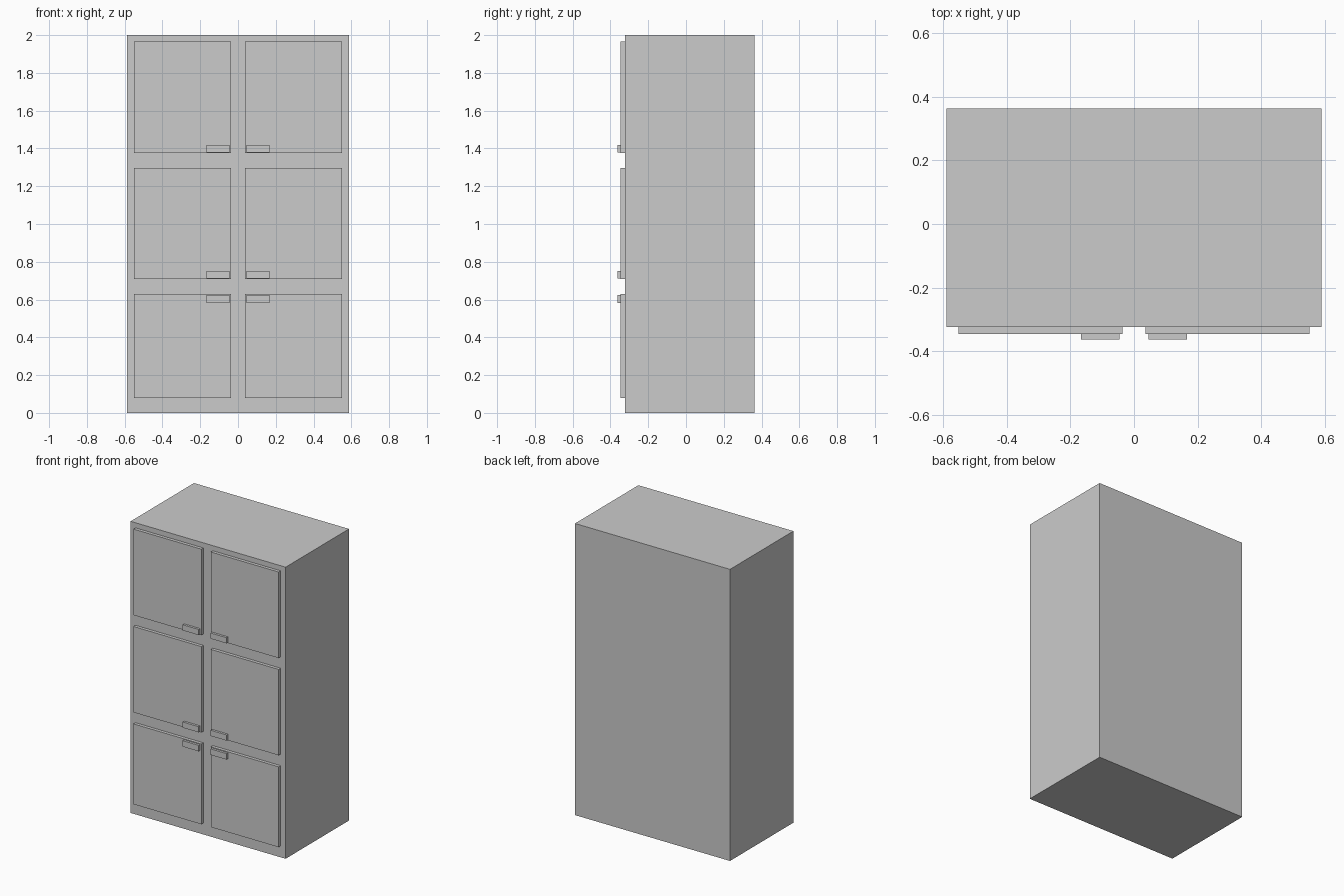
import bpy

if "Cube" in bpy.data.objects:
    bpy.data.objects.remove(bpy.data.objects["Cube"])


def box(name, x, y, z):
    """Box spanning the given (min, max) range on each axis."""
    bpy.ops.mesh.primitive_cube_add(size=1, location=[sum(r) / 2 for r in (x, y, z)])
    ob = bpy.context.object
    ob.name = name
    ob.scale = [r[1] - r[0] for r in (x, y, z)]
    bpy.ops.object.transform_apply(location=False, rotation=False, scale=True)
    return ob


BODY_FRONT, DOOR_FRONT, HANDLE_FRONT = -0.324, -0.346, -0.362

# Cabinet carcass
box("cabinet_body", (-0.588, 0.588), (BODY_FRONT, 0.363), (0, 2))

# Rows: door height range, handle height range
rows = {
    "top": ((1.375, 1.965), (1.379, 1.418)),
    "middle": ((0.708, 1.297), (0.712, 0.751)),
    "bottom": ((0.078, 0.629), (0.582, 0.623)),
}

# Doors and handles, mirrored about the centre stile
for row, (door_z, handle_z) in rows.items():
    for side, s in (("left", -1), ("right", 1)):
        door_x = sorted((s * 0.036, s * 0.551))
        handle_x = sorted((s * 0.045, s * 0.167))
        box(f"{row}_{side}_door", door_x, (DOOR_FRONT, BODY_FRONT), door_z)
        box(f"{row}_{side}_handle", handle_x, (HANDLE_FRONT, DOOR_FRONT), handle_z)
